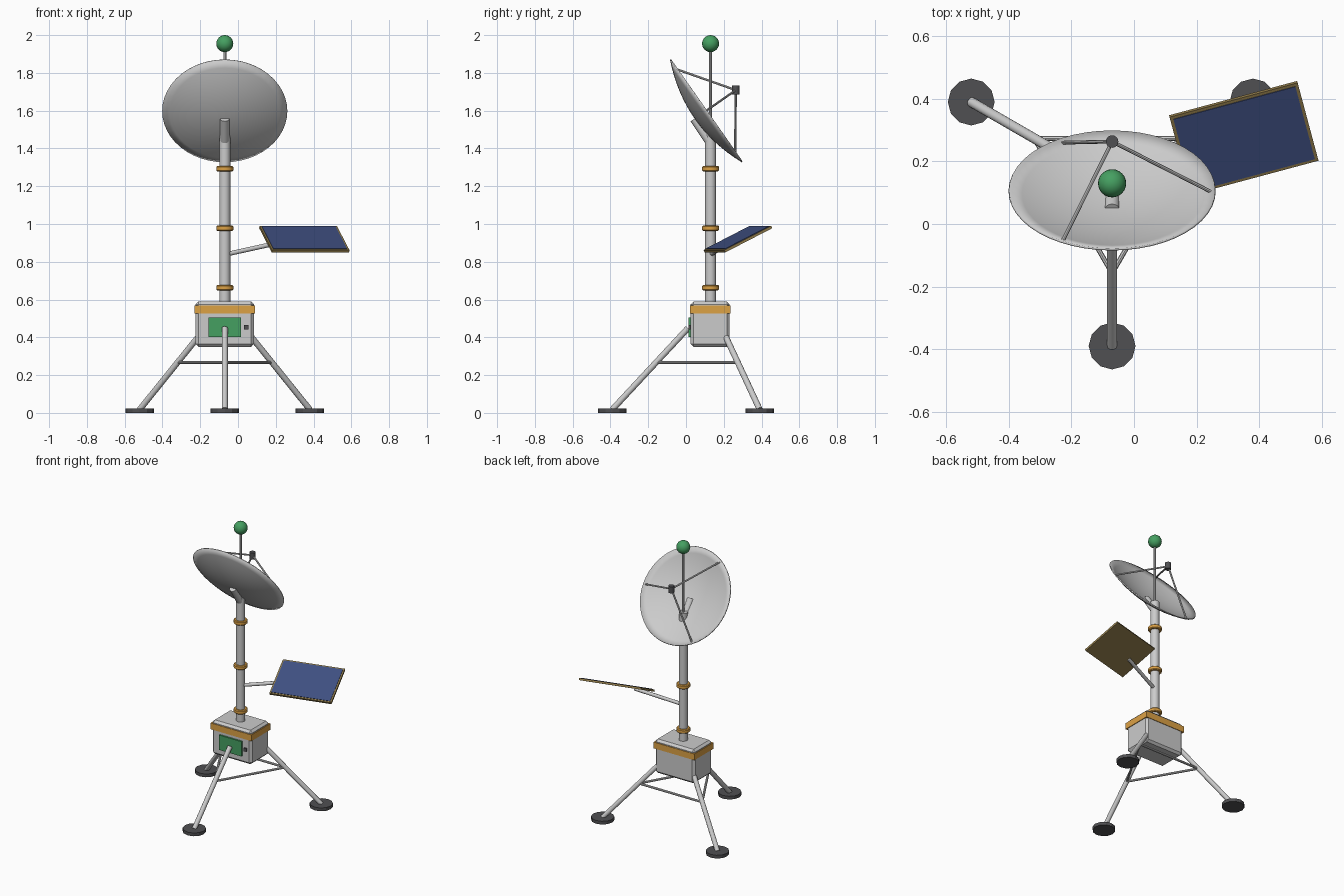
import bpy, bmesh, math
from mathutils import Vector, Matrix

if "Cube" in bpy.data.objects:
    bpy.data.objects.remove(bpy.data.objects["Cube"])

CX, CY = -0.07, 0.13          # mast axis


def material(name, rgb):
    m = bpy.data.materials.new(name)
    m.diffuse_color = (*rgb, 1)
    m.use_nodes = True
    m.node_tree.nodes["Principled BSDF"].inputs["Base Color"].default_value = m.diffuse_color
    return m


ORANGE = material("orange", (0.72, 0.36, 0.06))
GREEN = material("green", (0.06, 0.35, 0.12))
DARK = material("dark_grey", (0.08, 0.08, 0.085))
BLUE = material("solar_blue", (0.05, 0.08, 0.22))
TAN = material("tan", (0.28, 0.20, 0.07))


def finish(obj, name, mat=None, bevel=0.0, smooth=True):
    obj.name = name
    if mat:
        obj.data.materials.append(mat)
    if bevel:
        b = obj.modifiers.new("bevel", 'BEVEL')
        b.width, b.segments = bevel, 1
    if smooth:
        bpy.context.view_layer.objects.active = obj
        obj.select_set(True)
        bpy.ops.object.shade_smooth_by_angle(angle=math.radians(40))
    return obj


def rod(name, a, b, r, mat=None, sides=12, bevel=0.0, smooth=True):
    a, b = Vector(a), Vector(b)
    bpy.ops.mesh.primitive_cylinder_add(vertices=sides, radius=r, depth=(b - a).length,
                                        location=(a + b) / 2)
    o = bpy.context.object
    o.rotation_euler = (b - a).to_track_quat('Z', 'Y').to_euler()
    return finish(o, name, mat, bevel, smooth)


def box(name, center, size, mat=None, bevel=0.0, rot=(0, 0, 0)):
    bpy.ops.mesh.primitive_cube_add(size=1, location=center, rotation=rot)
    o = bpy.context.object
    o.scale = size
    bpy.ops.object.transform_apply(location=False, rotation=False, scale=True)
    return finish(o, name, mat, bevel, smooth=False)


def polar(angle, r, z):
    t = math.radians(angle)
    return Vector((CX + r * math.cos(t), CY + r * math.sin(t), z))


# tripod: legs, feet, braces
legs = {"front": -90, "right": 30, "left": 150}
for side, ang in legs.items():
    rod(side + "_leg", polar(ang, 0.52, 0.018), polar(ang, 0.12, 0.448), 0.016)
    rod(side + "_foot", polar(ang, 0.52, 0), polar(ang, 0.52, 0.023), 0.075, DARK, smooth=False)
    rod(side + "_brace", polar(ang, 0.287, 0.267), polar(ang + 120, 0.287, 0.267), 0.008, sides=8)

# equipment box with band, door and knob
box("equipment_box", (CX, 0.128, 0.47), (0.31, 0.206, 0.24), bevel=0.015)
box("box_band", (CX, 0.128, 0.547), (0.32, 0.214, 0.044), ORANGE)
box("box_door", (CX, 0.022, 0.453), (0.174, 0.018, 0.105), GREEN)
box("door_knob", (0.044, 0.022, 0.453), (0.022, 0.016, 0.022), DARK)

# mast, collars, antenna
rod("mast", (CX, CY, 0.57), (CX, CY, 1.495), 0.029, sides=24)
for i in range(3):
    z = 0.663 + 0.315 * i
    rod(f"mast_collar_{i + 1}", (CX, CY, z - 0.014), (CX, CY, z + 0.014), 0.045,
        ORANGE, 24, bevel=0.005)
rod("antenna_rod", (CX, CY, 1.48), (CX, CY, 1.94), 0.008, sides=8)
bpy.ops.mesh.primitive_uv_sphere_add(segments=24, ring_count=12, radius=0.045,
                                     location=(CX, CY, 1.955))
finish(bpy.context.object, "antenna_ball", GREEN)

# dish: shallow paraboloid tilted 35 degrees above the horizon
R, DEPTH, N, RINGS = 0.33, 0.072, 48, 8
axis = Vector((0, math.cos(math.radians(35)), math.sin(math.radians(35))))
rim_up = Vector((0, -axis.z, axis.y))
rim_center = Vector((CX, 0.108, 1.60))


def dish_point(r, ang):
    flat = Vector((1, 0, 0)) * math.cos(ang) + rim_up * math.sin(ang)
    return rim_center + flat * r + axis * (DEPTH * ((r / R) ** 2 - 1))


bm = bmesh.new()
tip = bm.verts.new(dish_point(0, 0))
rings = [[bm.verts.new(dish_point(R * j / RINGS, math.tau * i / N)) for i in range(N)]
         for j in range(1, RINGS + 1)]
for i in range(N):
    k = (i + 1) % N
    bm.faces.new((tip, rings[0][i], rings[0][k]))
    for lo, hi in zip(rings, rings[1:]):
        bm.faces.new((lo[i], hi[i], hi[k], lo[k]))
bmesh.ops.recalc_face_normals(bm, faces=bm.faces)
mesh = bpy.data.meshes.new("dish")
bm.to_mesh(mesh)
bm.free()
dish = bpy.data.objects.new("dish", mesh)
bpy.context.collection.objects.link(dish)
s = dish.modifiers.new("thickness", 'SOLIDIFY')
s.thickness, s.offset = 0.007, 0
finish(dish, "dish")

# dish mount, feed and feed struts
rod("dish_mount", (CX, CY, 1.428), (CX, 0.044, 1.557), 0.024, sides=16)
feed = rim_center + axis * 0.19
rod("feed", feed - Vector((0, 0, 0.023)), feed + Vector((0, 0, 0.023)), 0.02, DARK, 16)
for i in range(3):
    rod(f"feed_strut_{i + 1}", dish_point(0.316, math.radians(120 * i)), feed, 0.006, sides=8)

# solar panel on its arm
rot = Matrix.Rotation(math.radians(15), 3, 'Z') @ Matrix.Rotation(math.radians(26.5), 3, 'X')
pc = Vector((0.351, 0.275, 0.92))
box("panel_frame", pc, (0.424, 0.288, 0.014), TAN, rot=rot.to_euler())
box("panel_cells", pc + rot @ Vector((0, 0, 0.006)), (0.404, 0.268, 0.008), BLUE,
    rot=rot.to_euler())
rod("panel_arm", (CX, CY, 0.838), (0.24, 0.232, 0.906), 0.012)
